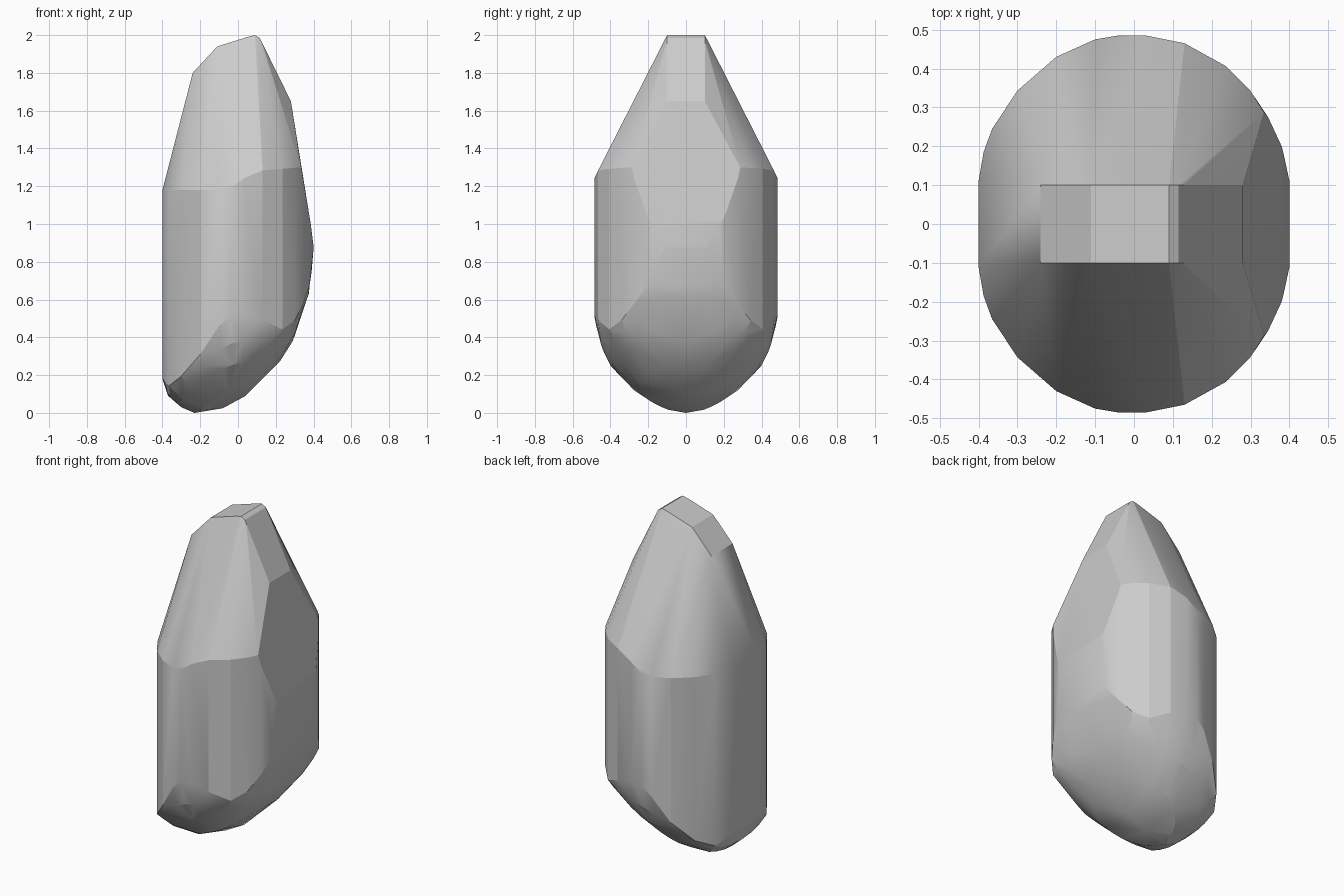
import bpy, bmesh

if "Cube" in bpy.data.objects:
    bpy.data.objects.remove(bpy.data.objects["Cube"])


def interp(table, v):
    # piecewise-linear lookup
    if v <= table[0][0]:
        return table[0][1]
    for (a, fa), (b, fb) in zip(table, table[1:]):
        if v <= b:
            return fa + (fb - fa) * (v - a) / (b - a)
    return table[-1][1]


# half of the oval plan outline, mirrored in y
half = [(-.4, .11), (-.387, .185), (-.365, .245), (-.3, .343), (-.2, .43), (-.1, .475),
        (-.04, .485), (.03, .485), (.13, .465), (.235, .407), (.3, .342), (.345, .275),
        (.38, .2), (.4, .11)]
outline = half + [(x, -y) for x, y in reversed(half)]

# underside: front-view profile plus side-view rounding
keel = [(-.4, .18), (-.37, .09), (-.3, .03), (-.23, 0), (-.08, .025), (.04, .09),
        (.22, .27), (.29, .38), (.375, .63), (.39, .75), (.4, .87)]
rounding = [(0, 0), (.1, .015), (.2, .06), (.3, .14), (.4, .25), (.45, .35), (.485, .5)]

# shoulder height around the body, and the narrow crest on top
shoulder = [(-.4, 1.18), (-.05, 1.18), (.08, 1.28), (.335, 1.3), (.385, 1.0), (.4, .88)]
crest = [(-.24, 1.8), (-.11, 1.94), (.05, 1.99), (.09, 2.0), (.115, 1.985),
         (.13, 1.955), (.28, 1.65)]
P = 1.5  # how softly the two underside curves blend


def under(x, y):
    f, g = interp(keel, x), interp(rounding, abs(y))
    return (f ** P + g ** P) ** (1 / P)


pts = []
for x, y in outline:
    for r in (.5, .8, .93):
        pts.append((x * r, y * r, under(x * r, y * r)))
    top = interp(shoulder, x)
    pts.append((x, y, min(under(x, y), top)))
    pts.append((x, y, top))

# keel line and the slanted right-hand flat
for x, z in keel:
    pts.append((x, 0, z))
for s in (-1, 1):
    pts += [(x, s * .1, z) for x, z in crest]
    pts += [(.335, s * .287, 1.3), (.385, s * .18, 1.0)]

# body as one faceted hull
bm = bmesh.new()
for p in pts:
    bm.verts.new(p)
bmesh.ops.remove_doubles(bm, verts=bm.verts[:], dist=.002)
bmesh.ops.convex_hull(bm, input=bm.verts[:])
loose = [v for v in bm.verts if not v.link_faces]
bmesh.ops.delete(bm, geom=loose, context='VERTS')
bmesh.ops.dissolve_limit(bm, angle_limit=.02, verts=bm.verts[:], edges=bm.edges[:])
bmesh.ops.recalc_face_normals(bm, faces=bm.faces[:])
mesh = bpy.data.meshes.new("stone_body")
bm.to_mesh(mesh)
bm.free()
body = bpy.data.objects.new("stone_body", mesh)
bpy.context.collection.objects.link(body)

# soften only the shallow facets
bpy.context.view_layer.objects.active = body
body.select_set(True)
bpy.ops.object.shade_smooth_by_angle(angle=.27)
